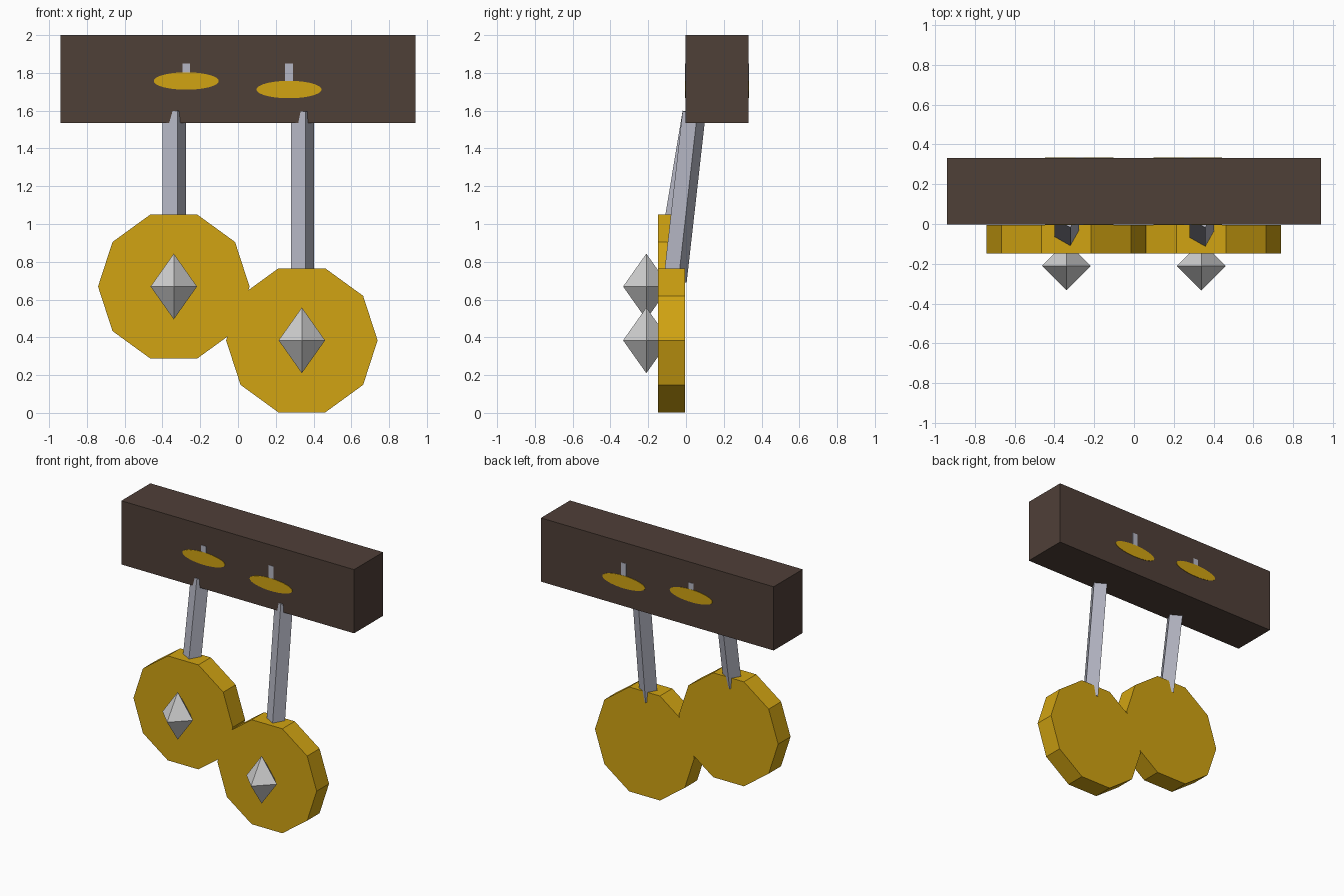
import bpy, bmesh, math
from mathutils import Vector, Matrix

if "Cube" in bpy.data.objects:
    bpy.data.objects.remove(bpy.data.objects["Cube"])


def material(name, rgb):
    m = bpy.data.materials.new(name)
    m.diffuse_color = (*rgb, 1)
    m.use_nodes = True
    m.node_tree.nodes["Principled BSDF"].inputs["Base Color"].default_value = m.diffuse_color
    return m


BROWN = material("dark_brown", (0.078, 0.050, 0.039))
GOLD = material("gold", (0.64, 0.37, 0.006))
STEEL = material("blue_grey_metal", (0.46, 0.47, 0.55))
SILVER = material("light_grey", (0.64, 0.64, 0.64))


def finish(name, bm, mat):
    bmesh.ops.recalc_face_normals(bm, faces=bm.faces)
    me = bpy.data.meshes.new(name)
    bm.to_mesh(me)
    bm.free()
    me.materials.append(mat)
    ob = bpy.data.objects.new(name, me)
    bpy.context.collection.objects.link(ob)
    return ob


def box(name, lo, hi, mat):
    lo, hi = Vector(lo), Vector(hi)
    bm = bmesh.new()
    bmesh.ops.create_cube(bm, size=1, matrix=Matrix.Translation((lo + hi) / 2)
                          @ Matrix.Diagonal((*(hi - lo), 1)))
    return finish(name, bm, mat)


def disc(name, x, z, y0, y1, rx, rz, sides, mat):
    """Flat-sided disc facing along y."""
    bm = bmesh.new()
    ring = [bm.verts.new((x + rx * math.cos(2 * math.pi * i / sides), y0,
                          z + rz * math.sin(2 * math.pi * i / sides)))
            for i in range(sides)]
    face = bm.faces.new(ring)
    ext = bmesh.ops.extrude_face_region(bm, geom=[face], use_keep_orig=True)
    verts = [v for v in ext["geom"] if isinstance(v, bmesh.types.BMVert)]
    bmesh.ops.translate(bm, vec=(0, y1 - y0, 0), verts=verts)
    return finish(name, bm, mat)


def bar(name, a, b, radius, turn, mat):
    """Leaning square bar from a to b."""
    a, b = Vector(a), Vector(b)
    d = b - a
    lean = Matrix.Rotation(-math.atan2(d.y, d.z), 4, 'X')
    bm = bmesh.new()
    bmesh.ops.create_cone(bm, cap_ends=True, segments=4, radius1=radius,
                          radius2=radius, depth=d.length,
                          matrix=Matrix.Translation((a + b) / 2) @ lean
                          @ Matrix.Rotation(turn, 4, 'Z'))
    return finish(name, bm, mat)


def gem(name, x, y, z, r, h, mat):
    """Octahedral stud: two four-sided pyramids."""
    bm = bmesh.new()
    top, low = bm.verts.new((x, y, z + h)), bm.verts.new((x, y, z - h))
    ring = [bm.verts.new((x + r * c, y + r * s, z))
            for c, s in ((1, 0), (0, 1), (-1, 0), (0, -1))]
    for i in range(4):
        p, q = ring[i], ring[(i + 1) % 4]
        bm.faces.new((p, q, top))
        bm.faces.new((q, p, low))
    return finish(name, bm, mat)


# Header block
FRONT, BACK = -0.003, 0.331
box("header_block", (-0.94, FRONT, 1.535), (0.94, BACK, 2.0), BROWN)

# Hanging discs, with a hanger bar and a stud each
for side, x, z in (("left", -0.34, 0.669), ("right", 0.338, 0.384)):
    disc(side + "_disc", x, z, -0.148, FRONT - 0.002, 0.401, 0.401, 10, GOLD)
    gem(side + "_stud", x, -0.21, z, 0.123, 0.174, SILVER)
    bar(side + "_hanger", (x + 0.003, -0.058, z + 0.312),
        (x + 0.003, 0.043, 1.59), 0.064, math.radians(15.5), STEEL)

# Painted ovals and stems on both long faces of the block
for face, y, out in (("front", FRONT, -1), ("back", BACK, 1)):
    for side, x, z in (("left", -0.274, 1.757), ("right", 0.27, 1.712)):
        disc(f"{face}_{side}_oval", x, z, y - out * 0.002, y + out * 0.003,
             0.172, 0.046, 40, GOLD)
        ys = sorted((y - out * 0.002, y + out * 0.002))
        box(f"{face}_{side}_stem", (x - 0.02, ys[0], z), (x + 0.02, ys[1], 1.85), STEEL)
